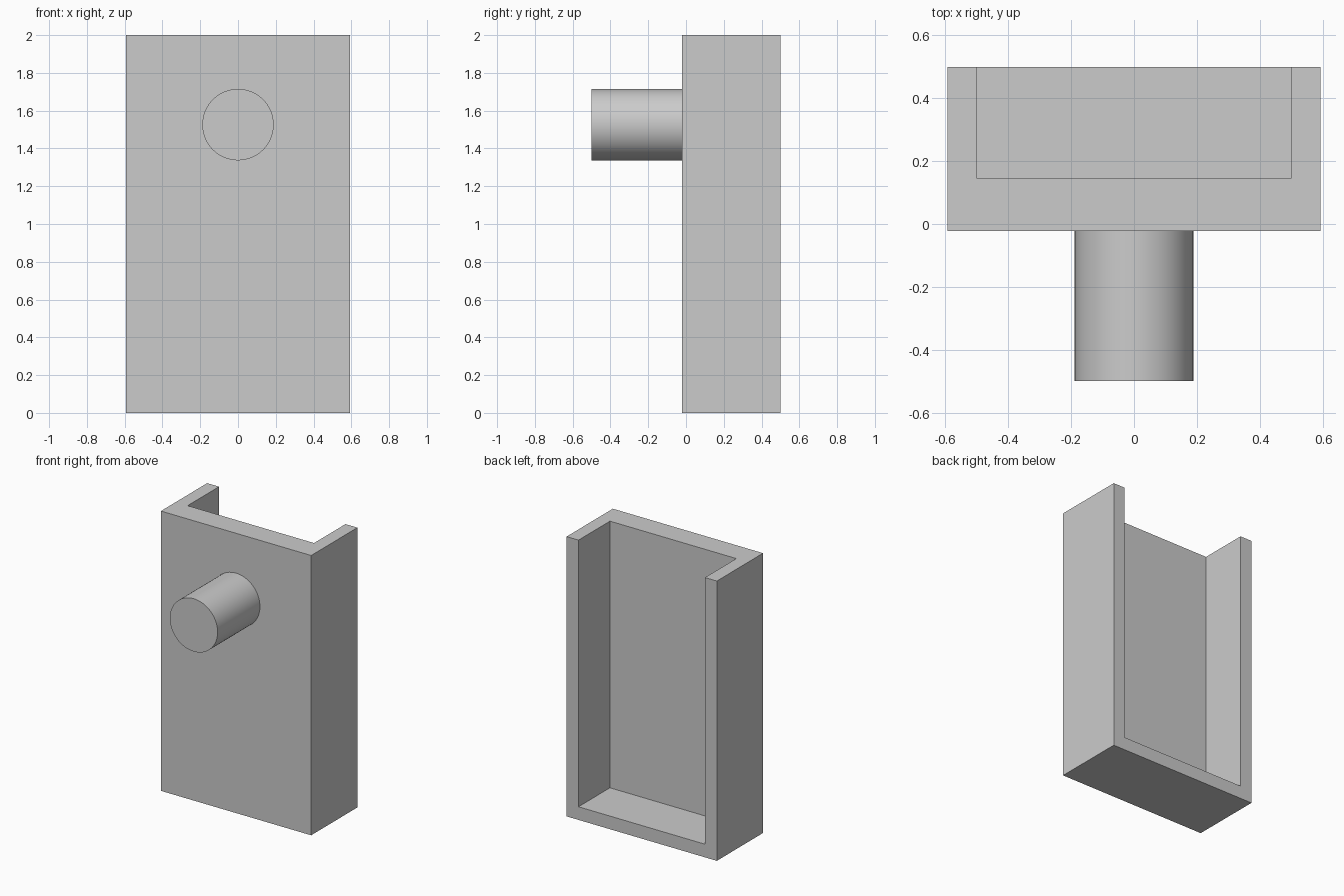
import bpy
import math
from mathutils import Vector

cube = bpy.data.objects.get("Cube")
if cube:
    bpy.data.objects.remove(cube, do_unlink=True)

# Single plain grey
grey = bpy.data.materials.new("plain_grey")
grey.use_nodes = True
colour = (0.6, 0.6, 0.6, 1)
grey.diffuse_color = colour
grey.node_tree.nodes["Principled BSDF"].inputs["Base Color"].default_value = colour


def box(name, low, high):
    low, high = Vector(low), Vector(high)
    bpy.ops.mesh.primitive_cube_add(size=1, location=(low + high) / 2)
    obj = bpy.context.object
    obj.name = name
    obj.scale = high - low
    bpy.ops.object.transform_apply(location=False, rotation=False, scale=True)
    obj.data.materials.append(grey)
    return obj


HALF_WIDTH = 0.594
WALL = 0.094
FRONT, BACK = -0.022, 0.5
HEIGHT = 2

# Housing: block hollowed from the back and the top
housing = box("housing", (-HALF_WIDTH, FRONT, 0), (HALF_WIDTH, BACK, HEIGHT))
inner = HALF_WIDTH - WALL
cutter = box("cavity_cutter", (-inner, 0.145, WALL), (inner, BACK + 1, HEIGHT + 1))
cutter.hide_render = True
cut = housing.modifiers.new("cavity", "BOOLEAN")
cut.operation = "DIFFERENCE"
cut.solver = "EXACT"
cut.object = cutter
bpy.context.view_layer.objects.active = housing
bpy.ops.object.modifier_apply(modifier=cut.name)
bpy.data.objects.remove(cutter, do_unlink=True)

# Round peg on the front face
peg_end = -0.5
bpy.ops.mesh.primitive_cylinder_add(
    vertices=64, radius=0.189, depth=FRONT - peg_end,
    location=(0, (FRONT + peg_end) / 2, 1.526), rotation=(math.pi / 2, 0, 0))
peg = bpy.context.object
peg.name = "front_peg"
peg.data.materials.append(grey)
bpy.ops.object.shade_smooth_by_angle(angle=math.radians(30))
